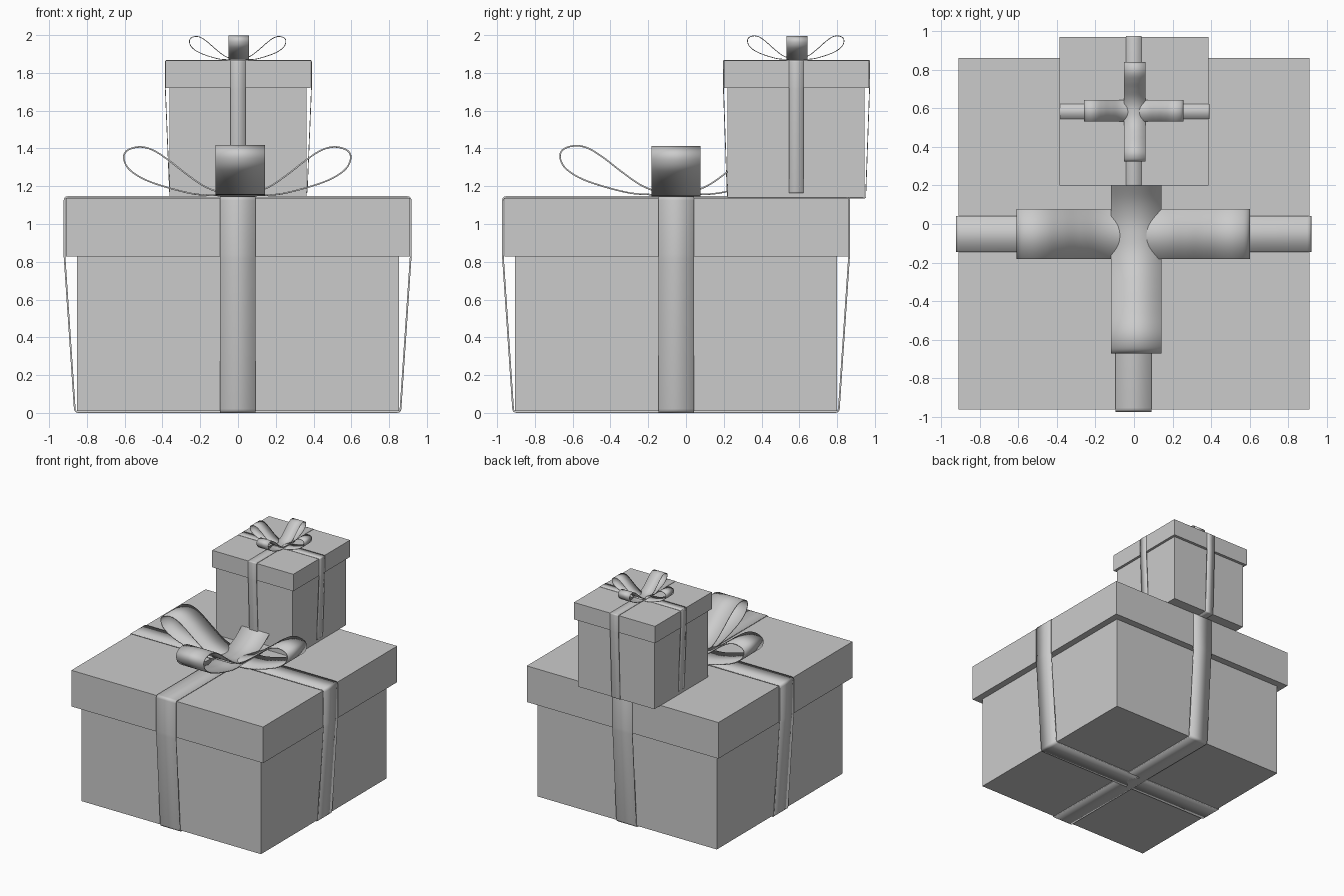
import bpy, bmesh
from mathutils import Vector

cube = bpy.data.objects.get("Cube")
if cube:
    bpy.data.objects.remove(cube, do_unlink=True)

grey = bpy.data.materials.new("plain_grey")
grey.use_nodes = True
grey.diffuse_color = (0.6, 0.6, 0.6, 1)
grey.node_tree.nodes["Principled BSDF"].inputs["Base Color"].default_value = (0.6, 0.6, 0.6, 1)


def add_object(name, bm):
    bmesh.ops.recalc_face_normals(bm, faces=bm.faces)
    mesh = bpy.data.meshes.new(name)
    bm.to_mesh(mesh)
    bm.free()
    mesh.materials.append(grey)
    obj = bpy.data.objects.new(name, mesh)
    bpy.context.collection.objects.link(obj)
    return obj


def box(name, cy, half, z0, z1):
    bm = bmesh.new()
    bmesh.ops.create_cube(bm, size=1)
    bmesh.ops.scale(bm, vec=(2 * half, 2 * half, z1 - z0), verts=bm.verts)
    bmesh.ops.translate(bm, vec=(0, cy, (z0 + z1) / 2), verts=bm.verts)
    add_object(name, bm)


def strip(name, path, width, along, centre, thickness, offset):
    """Closed ribbon: a profile (u, z) swept across its width, then thickened."""
    bm = bmesh.new()
    rows = []
    for u, z in path:
        row = []
        for w in (-width / 2, width / 2):
            x, y = (u, w) if along == "x" else (w, u)
            row.append(bm.verts.new((centre[0] + x, centre[1] + y, z)))
        rows.append(row)
    for a, b in zip(rows, rows[1:] + rows[:1]):
        bm.faces.new((a[0], a[1], b[1], b[0]))
    obj = add_object(name, bm)
    mod = obj.modifiers.new("thickness", "SOLIDIFY")
    mod.thickness = thickness
    mod.offset = offset
    bpy.context.view_layer.objects.active = obj
    obj.select_set(True)
    bpy.ops.object.shade_smooth_by_angle(angle=0.7)
    obj.select_set(False)


def rounded(points, radius):
    """Replace each corner of a closed profile by a short curve."""
    pts = [Vector(p) for p in points]
    out = []
    for i, p in enumerate(pts):
        a = p + (pts[i - 1] - p).normalized() * radius
        b = p + (pts[(i + 1) % len(pts)] - p).normalized() * radius
        for t in (0, 0.33, 0.67, 1):
            out.append(a * (1 - t) ** 2 + p * 2 * t * (1 - t) + b * t * t)
    return out


def smooth_closed(points, steps=6):
    """Catmull-Rom curve through a closed list of points."""
    pts = [Vector(p) for p in points]
    n = len(pts)
    out = []
    for i in range(n):
        a, b, c, d = (pts[(i + k) % n] for k in (-1, 0, 1, 2))
        for s in range(steps):
            t = s / steps
            out.append(0.5 * (2 * b + (c - a) * t + (2 * a - 5 * b + 4 * c - d) * t * t
                              + (3 * b - a - 3 * c + d) * t ** 3))
    return out


# One bow lobe, from its lower strand round the tip to its upper strand
LOBE = [(0.13, 0.004), (0.26, 0.017), (0.46, 0.075), (0.565, 0.135), (0.6, 0.195),
        (0.585, 0.24), (0.52, 0.26), (0.45, 0.245), (0.37, 0.195), (0.28, 0.125),
        (0.18, 0.055), (0.09, 0.02)]
BOW = ([(0, 0.002)] + LOBE + [(0, 0.012)] + [(-u, z) for u, z in reversed(LOBE)])


def bow(name, along, centre, z, width, su, sz, thickness):
    path = [(u * su, z + h * sz) for u, h in smooth_closed(BOW)]
    strip(name, path, width, along, centre, thickness, 0)


def band(name, along, centre, low, high, z0, zl, z1, width, thickness):
    path = rounded([(-low, z0), (low, z0), (high, zl), (high, z1), (-high, z1), (-high, zl)],
                   thickness * 1.5)
    strip(name, path, width, along, centre, thickness, 1)


# Large present
box("large_box_body", -0.053, 0.852, 0.01, 0.84)
box("large_box_lid", -0.05, 0.91, 0.828, 1.138)
band("large_ribbon_side", "x", (-0.002, -0.052), 0.857, 0.912, 0.009, 0.83, 1.138, 0.187, 0.009)
band("large_ribbon_front", "y", (-0.002, -0.053), 0.857, 0.912, 0.009, 0.83, 1.138, 0.187, 0.009)
bow("large_bow_side", "x", (-0.004, -0.052), 1.148, 0.26, 1, 1, 0.008)
bow("large_bow_front", "y", (0.012, -0.06), 1.152, 0.26, 1.01, 1.01, 0.008)

# Small present
box("small_box_body", 0.583, 0.363, 1.139, 1.73)
box("small_box_lid", 0.585, 0.385, 1.72, 1.865)
band("small_ribbon_side", "x", (0.002, 0.583), 0.362, 0.385, 1.166, 1.722, 1.864, 0.077, 0.004)
band("small_ribbon_front", "y", (-0.001, 0.585), 0.364, 0.385, 1.139, 1.722, 1.865, 0.08, 0.004)
bow("small_bow_side", "x", (-0.002, 0.587), 1.868, 0.11, 0.425, 0.48, 0.004)
bow("small_bow_front", "y", (0.004, 0.581), 1.87, 0.11, 0.425, 0.485, 0.004)
